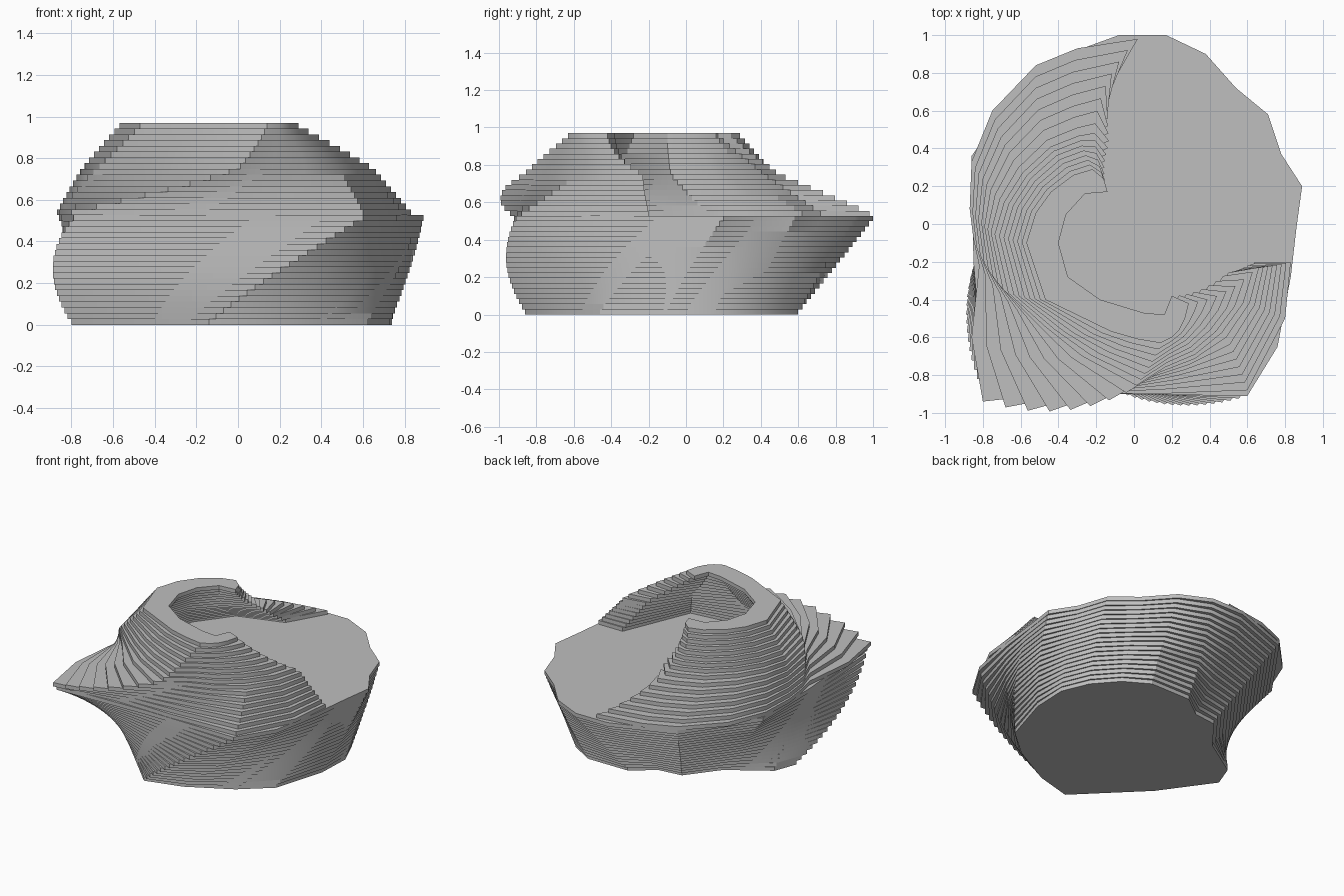
import bpy
import bmesh
import math
from mathutils import Vector

default_cube = bpy.data.objects.get("Cube")
if default_cube:
    bpy.data.objects.remove(default_cube, do_unlink=True)

# One stone colour for every slab
stone = bpy.data.materials.new("grey_stone")
stone.use_nodes = True
stone.diffuse_color = (0.52, 0.52, 0.52, 1)
stone.node_tree.nodes["Principled BSDF"].inputs["Base Color"].default_value = stone.diffuse_color

LAYER = 0.97 / 35
FLOOR_LAYERS = 19
TOP_LAYERS = 16


def spiral(start, end, factor):
    """Blend two plan points by radius and by the shorter turn around the axis."""
    a, b = Vector(start), Vector(end)
    angle_a = math.atan2(a.y, a.x)
    turn = math.atan2(b.y, b.x) - angle_a
    turn = (turn + math.pi) % math.tau - math.pi
    angle = angle_a + turn * factor
    radius = a.length + (b.length - a.length) * factor
    return Vector((math.cos(angle), math.sin(angle))) * radius


def blend_outline(keys, factor):
    """Plan outline at a height factor between evenly spaced key outlines."""
    position = factor * (len(keys) - 1)
    index = min(int(position), len(keys) - 2)
    return [spiral(p, q, position - index)
            for p, q in zip(keys[index], keys[index + 1])]


def add_slab(bm, outline, bottom):
    """Extrude one closed plan outline into a thin slab."""
    lower = [bm.verts.new((p.x, p.y, bottom)) for p in outline]
    face = bm.faces.new(lower)
    raised = bmesh.ops.extrude_face_region(bm, geom=[face], use_keep_orig=True)
    verts = [item for item in raised["geom"] if isinstance(item, bmesh.types.BMVert)]
    bmesh.ops.translate(bm, verts=verts, vec=(0, 0, LAYER))


def build_stack(name, outlines, first_layer):
    bm = bmesh.new()
    for number, outline in enumerate(outlines):
        add_slab(bm, outline, (first_layer + number) * LAYER)
    bmesh.ops.recalc_face_normals(bm, faces=bm.faces)
    mesh = bpy.data.meshes.new(name)
    bm.to_mesh(mesh)
    bm.free()
    mesh.materials.append(stone)
    stack = bpy.data.objects.new(name, mesh)
    bpy.context.collection.objects.link(stack)
    bpy.ops.object.select_all(action="DESELECT")
    stack.select_set(True)
    bpy.context.view_layer.objects.active = stack
    bpy.ops.object.shade_smooth_by_angle(angle=math.radians(30))
    return stack


# Twisting solid base: footprint and floor outline
footprint = [
    (.42, -.63), (.62, -.46), (.73, -.1), (.74, .15), (.66, .34),
    (.52, .5), (.35, .6), (.04, .6), (-.12, .48), (-.29, .46),
    (-.46, .24), (-.74, .06), (-.8, -.1), (-.55, -.45),
    (-.14, -.86), (.12, -.79),
]
floor_outline = [
    (.83, -.28), (.86, -.02), (.89, .2), (.78, .37), (.71, .58),
    (.54, .72), (.38, .9), (.17, 1), (-.08, 1), (-.52, .84),
    (-.86, .36), (-.85, -.2), (-.79, -.92), (-.1, -.9),
    (.6, -.91), (.76, -.65),
]
base_outlines = [
    blend_outline([footprint, floor_outline], i / (FLOOR_LAYERS - 1))
    for i in range(FLOOR_LAYERS)
]
build_stack("twisting_base", base_outlines, 0)

# Open crescent wall: outer face, from the back tip round to the right tip
outer_low = [
    (.02, .98), (-.3, .93), (-.52, .84), (-.75, .6), (-.86, .33),
    (-.87, .08), (-.85, -.08), (-.82, -.22), (-.86, -.6), (-.8, -.94),
    (-.35, -.89), (.1, -.9), (.6, -.88), (.8, -.5), (.83, -.2),
]
outer_middle = [
    (-.21, .5), (-.3, .48), (-.45, .42), (-.6, .28), (-.7, .12),
    (-.75, -.05), (-.68, -.36), (-.5, -.53), (-.3, -.7), (0, -.87),
    (.16, -.77), (.33, -.7), (.48, -.58), (.6, -.41), (.65, -.23),
]
outer_high = [
    (-.16, .24), (-.22, .29), (-.32, .26), (-.44, .17), (-.52, .06),
    (-.57, -.1), (-.47, -.4), (-.12, -.57), (.02, -.61), (.14, -.63),
    (.2, -.6), (.24, -.56), (.27, -.5), (.28, -.46), (.29, -.42),
]

# Inner face of the crescent wall, in the same direction
inner_low = [
    (-.13, .72), (-.45, .62), (-.63, .38), (-.67, .12), (-.6, -.1),
    (-.62, -.66), (-.1, -.74), (.44, -.68), (.64, -.2),
]
inner_middle = [
    (-.13, .42), (-.34, .32), (-.5, .15), (-.58, -.08), (-.44, -.36),
    (-.2, -.56), (.04, -.65), (.32, -.52), (.49, -.26),
]
inner_high = [
    (-.14, .17), (-.26, .16), (-.36, .05), (-.4, -.1), (-.35, -.28),
    (-.18, -.4), (.05, -.47), (.16, -.48), (.2, -.38),
]
wall_outlines = []
for i in range(TOP_LAYERS):
    height = i / (TOP_LAYERS - 1)
    outer = blend_outline([outer_low, outer_middle, outer_high], height)
    inner = blend_outline([inner_low, inner_middle, inner_high], height)
    wall_outlines.append(outer + inner[::-1])
build_stack("crescent_wall", wall_outlines, FLOOR_LAYERS)
